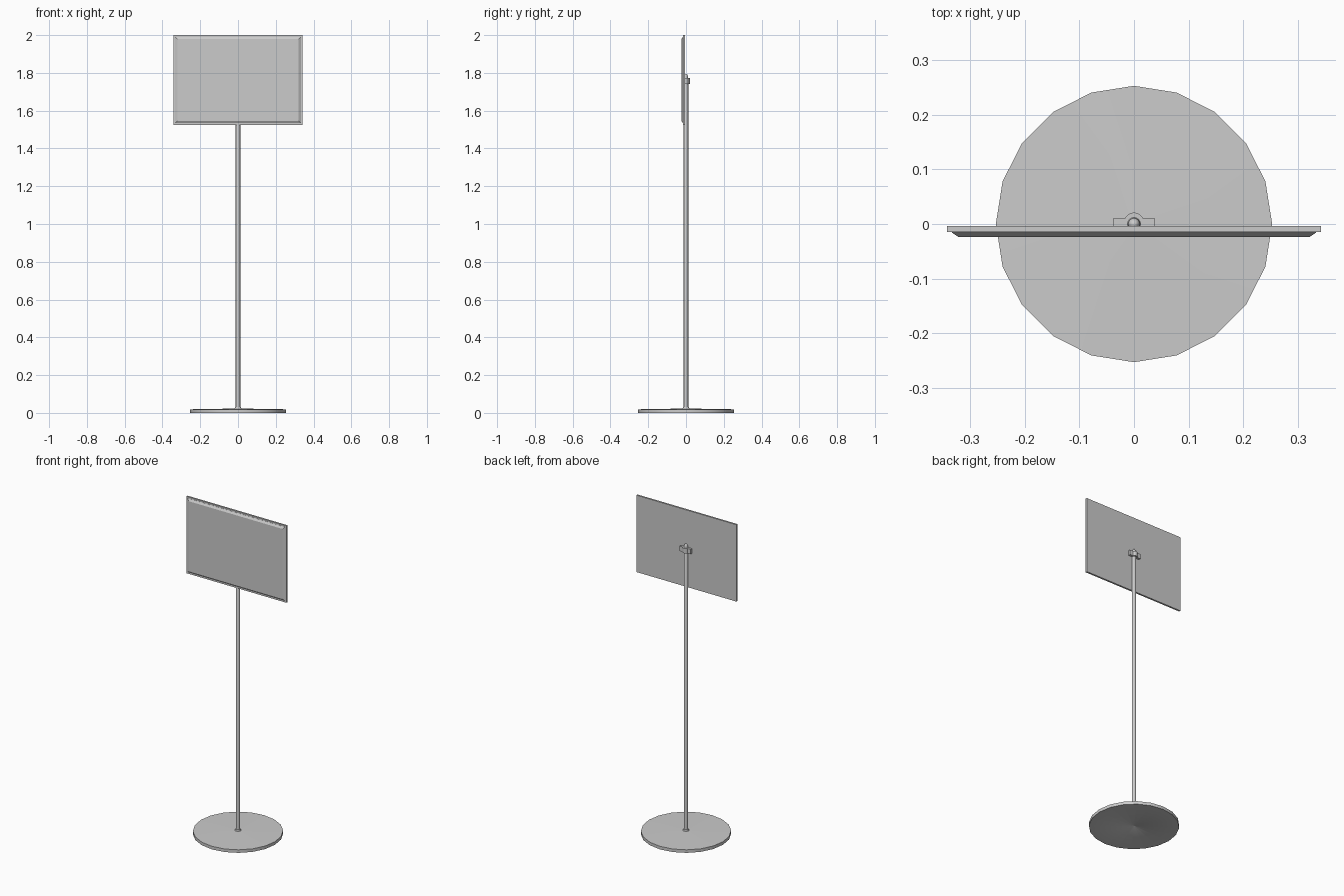
import bpy, bmesh
from math import sin, cos, pi, radians

if "Cube" in bpy.data.objects:
    bpy.data.objects.remove(bpy.data.objects["Cube"])


def finish(name, bm, smooth=None):
    bmesh.ops.recalc_face_normals(bm, faces=bm.faces)
    me = bpy.data.meshes.new(name)
    bm.to_mesh(me)
    bm.free()
    ob = bpy.data.objects.new(name, me)
    bpy.context.collection.objects.link(ob)
    if smooth:
        bpy.ops.object.select_all(action='DESELECT')
        ob.select_set(True)
        bpy.context.view_layer.objects.active = ob
        bpy.ops.object.shade_smooth_by_angle(angle=radians(smooth))
    return ob


def bridge(bm, loops):
    # quads between successive closed loops, flat caps on both ends
    n = len(loops[0])
    for a, b in zip(loops, loops[1:]):
        for i in range(n):
            j = (i + 1) % n
            bm.faces.new((a[i], a[j], b[j], b[i]))
    bm.faces.new(loops[0])
    bm.faces.new(loops[-1])


def lathe(name, profile, sides, smooth=40):
    bm = bmesh.new()
    loops = [[bm.verts.new((r * cos(2 * pi * i / sides + pi / 2),
                            r * sin(2 * pi * i / sides + pi / 2), z))
              for i in range(sides)] for r, z in profile]
    bridge(bm, loops)
    return finish(name, bm, smooth)


def panel(name, rings, zmid, smooth=None):
    # stacked rectangles (half width, half height, y)
    bm = bmesh.new()
    loops = [[bm.verts.new((sx * w, y, zmid + sz * h))
              for sx, sz in ((-1, -1), (1, -1), (1, 1), (-1, 1))]
             for w, h, y in rings]
    bridge(bm, loops)
    return finish(name, bm, smooth)


# round foot, gently raised to the pole, with a small recess underneath
lathe("base_disc", [(0.008, 0.006), (0.013, 0.003), (0.253, 0.0), (0.253, 0.019),
                    (0.018, 0.023), (0.015, 0.03), (0.012, 0.031)], 20)

# upright pole with a rounded tip
lathe("pole", [(0.012, 0.01), (0.012, 1.772), (0.0105, 1.775), (0.0105, 1.782),
               (0.009, 1.787), (0.006, 1.791), (0.002, 1.793)], 16)

# sign: back plate and bevelled face board
panel("sign_back_plate", [(0.342, 0.2375, -0.004), (0.342, 0.2375, -0.015)], 1.7625)
panel("sign_face", [(0.333, 0.2285, -0.014), (0.333, 0.2285, -0.016),
                    (0.321, 0.2165, -0.024)], 1.7625)

# clamp: flat ears with a half-round strap around the pole
bm = bmesh.new()
outline = [(-0.038, -0.005), (0.038, -0.005), (0.038, 0.010), (0.020, 0.010)]
outline += [(0.0185 * cos(a), 0.0015 + 0.0195 * sin(a))
            for a in [radians(28 + 124 * i / 8) for i in range(9)]]
outline += [(-0.020, 0.010), (-0.038, 0.010)]
bridge(bm, [[bm.verts.new((x, y, z)) for x, y in outline] for z in (1.742, 1.772)])
finish("clamp", bm, 30)
